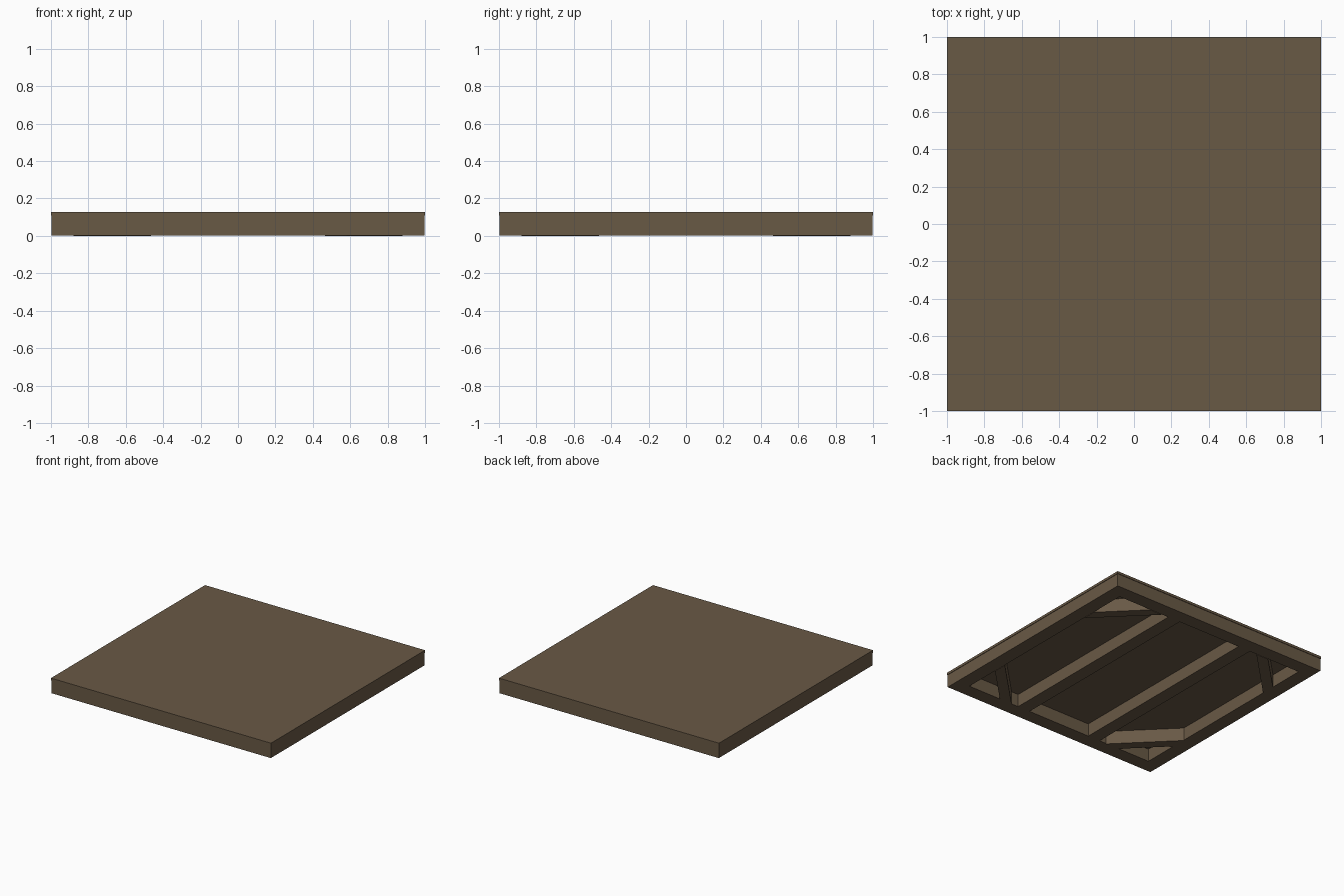
import bpy

if "Cube" in bpy.data.objects:
    bpy.data.objects.remove(bpy.data.objects["Cube"])

wood = bpy.data.materials.new("brown_wood")
wood.diffuse_color = (0.141, 0.100, 0.060, 1)
wood.use_nodes = True
wood.node_tree.nodes["Principled BSDF"].inputs["Base Color"].default_value = wood.diffuse_color

TOP, DECK, LOW = 0.128, 0.108, 0.003   # deck top, deck underside, frame underside
OUT, INN = 0.996, 0.88                 # outer and inner edges of the frame


def prism(name, outline, z0, z1):
    """Extrude a counter-clockwise outline from z0 to z1."""
    n = len(outline)
    verts = [(x, y, z) for z in (z0, z1) for x, y in outline]
    faces = [list(range(n))[::-1], list(range(n, 2 * n))]
    faces += [[i, (i + 1) % n, n + (i + 1) % n, n + i] for i in range(n)]
    me = bpy.data.meshes.new(name)
    me.from_pydata(verts, [], faces)
    me.materials.append(wood)
    ob = bpy.data.objects.new(name, me)
    bpy.context.collection.objects.link(ob)
    return ob


def box(name, x0, x1, y0, y1, z0, z1):
    return prism(name, [(x0, y0), (x1, y0), (x1, y1), (x0, y1)], z0, z1)


# Top board, overhanging the frame very slightly
box("top_board", -1, 1, -1, 1, DECK, TOP)

# Outer frame rails
box("front_rail", -OUT, OUT, -OUT, -INN, LOW, DECK)
box("back_rail", -OUT, OUT, INN, OUT, LOW, DECK)
box("left_rail", -OUT, -INN, -INN, INN, LOW, DECK)
box("right_rail", INN, OUT, -INN, INN, LOW, DECK)

# Two joists running front to back
for side, x in (("left", -0.345), ("right", 0.345)):
    box(side + "_joist", x - 0.056, x + 0.056, -INN, INN, LOW, DECK)

# Diagonal corner braces
for sx in (-1, 1):
    for sy in (-1, 1):
        pts = [(INN, 0.465), (INN, 0.58), (0.58, INN), (0.465, INN)]
        pts = [(sx * x, sy * y) for x, y in pts]
        if sx * sy < 0:
            pts.reverse()
        name = ("front" if sy < 0 else "back") + ("_left" if sx < 0 else "_right")
        prism(name + "_brace", pts, 0, DECK)
